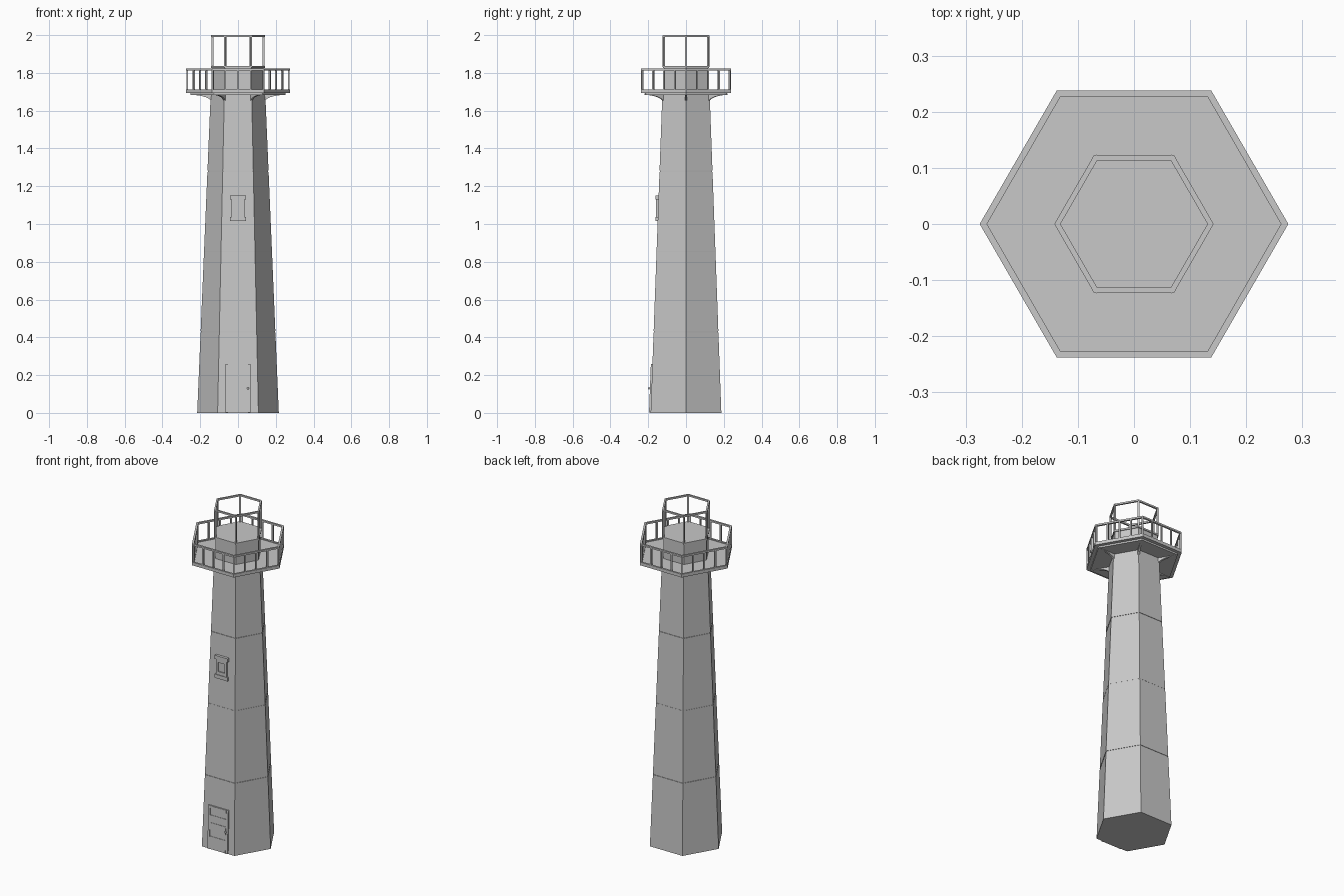
import bpy, bmesh, math
from mathutils import Vector, Matrix

cube = bpy.data.objects.get("Cube")
if cube:
    bpy.data.objects.remove(cube, do_unlink=True)

stone = bpy.data.materials.new("pale_grey")
stone.use_nodes = True
GREY = (0.58, 0.58, 0.58, 1)
stone.diffuse_color = GREY
stone.node_tree.nodes["Principled BSDF"].inputs["Base Color"].default_value = GREY


def finish(name, bm):
    bmesh.ops.recalc_face_normals(bm, faces=bm.faces)
    mesh = bpy.data.meshes.new(name)
    bm.to_mesh(mesh)
    bm.free()
    mesh.materials.append(stone)
    obj = bpy.data.objects.new(name, mesh)
    bpy.context.collection.objects.link(obj)
    return obj


def corner(i, r, z):
    a = math.radians(60 * i)
    return Vector((r * math.cos(a), r * math.sin(a), z))


def hexagon(name, profile, ring=False):
    """Sweep (radius, height) points round six corners; a ring closes on itself."""
    bm = bmesh.new()
    loops = [[bm.verts.new(corner(i, r, z)) for i in range(6)] for r, z in profile]
    pairs = list(zip(loops, loops[1:]))
    if ring:
        pairs.append((loops[-1], loops[0]))
    else:
        bm.faces.new(loops[0])
        bm.faces.new(loops[-1])
    for a, b in pairs:
        for i in range(6):
            j = (i + 1) % 6
            bm.faces.new((a[i], a[j], b[j], b[i]))
    return finish(name, bm)


def hex_ring(name, r0, r1, z0, z1):
    return hexagon(name, [(r0, z0), (r1, z0), (r1, z1), (r0, z1)], ring=True)


def add_box(bm, centre, size, angle=0.0, tilt=0.0):
    m = (Matrix.Translation(centre) @ Matrix.Rotation(angle, 4, 'Z')
         @ Matrix.Rotation(tilt, 4, 'X') @ Matrix.Diagonal((*size, 1)))
    bmesh.ops.create_cube(bm, size=1, matrix=m)


# Tapered tower with narrow grooves between its four sections
BASE_R, TOP_R, TOP_Z = 0.216, 0.144, 1.70


def tower_radius(z):
    return BASE_R + (TOP_R - BASE_R) * z / TOP_Z


def wall_y(z):
    return -tower_radius(z) * math.cos(math.radians(30))


profile = [(BASE_R, 0)]
for k in (1, 2, 3):
    z, h = TOP_Z * k / 4 + 0.004, 0.0035
    depth = 0.001 if k == 2 else 0.003
    profile += [(tower_radius(z - h), z - h), (tower_radius(z) - depth, z - h),
                (tower_radius(z) - depth, z + h), (tower_radius(z + h), z + h)]
profile.append((TOP_R, TOP_Z))
hexagon("tower", profile)

# Gallery deck with a smaller step underneath
hexagon("gallery_deck", [(0.252, 1.683), (0.252, 1.693), (0.275, 1.693), (0.275, 1.706)])

# Curved brackets at the corners
bm = bmesh.new()
arc = [math.radians(15 * s) for s in range(7)]
outline = [(0.25 - 0.11 * math.cos(t), 1.645 + 0.038 * math.sin(t)) for t in arc]
outline += [(0.25, 1.69), (0.135, 1.69), (0.135, 1.645)]
for i in range(6):
    side = corner(i, 1, 0).cross(Vector((0, 0, 1))) * 0.006
    a = [bm.verts.new(corner(i, r, z) + side) for r, z in outline]
    b = [bm.verts.new(corner(i, r, z) - side) for r, z in outline]
    bm.faces.new(a)
    bm.faces.new(b)
    for j in range(len(a)):
        k = (j + 1) % len(a)
        bm.faces.new((a[j], a[k], b[k], b[j]))
finish("gallery_brackets", bm)

# Railing posts and rails
bm = bmesh.new()
for i in range(6):
    p, q = corner(i, 0.268, 1.76), corner(i + 1, 0.268, 1.76)
    for s in range(4):
        turn = 60 * i if s == 0 else 60 * i + 30
        add_box(bm, p.lerp(q, s / 4), (0.009, 0.009, 0.115), math.radians(turn))
finish("railing_posts", bm)
hex_ring("railing_top_rail", 0.262, 0.275, 1.812, 1.822)
hex_ring("railing_bottom_rail", 0.262, 0.275, 1.704, 1.712)

# Lantern room: solid base, corner posts and open top ring
hexagon("lantern_base", [(0.136, 1.70), (0.136, 1.826), (0.142, 1.826), (0.142, 1.836)])
bm = bmesh.new()
for i in range(6):
    add_box(bm, corner(i, 0.1355, 1.915), (0.0095, 0.0095, 0.165), math.radians(60 * i))
finish("lantern_posts", bm)
hex_ring("lantern_top_ring", 0.131, 0.142, 1.99, 2.0)

# Door leaning with the wall, built from planks over a backing panel
lean = math.atan((wall_y(TOP_Z) - wall_y(0)) / TOP_Z)


def door_box(bm, x, z, out, size):
    add_box(bm, (x, wall_y(z) - out, z), size, 0, -lean)


bm = bmesh.new()
door_box(bm, 0, 0.13, 0.002, (0.13, 0.008, 0.256))
seams = [0.002, 0.08, 0.16, 0.205, 0.258]
for low, high in zip(seams, seams[1:]):
    door_box(bm, 0, (low + high) / 2, 0.004, (0.104, 0.009, high - low - 0.003))
for x in (-0.0595, 0.0595):
    door_box(bm, x, 0.13, 0.004, (0.013, 0.009, 0.256))
finish("door", bm)
bm = bmesh.new()
bmesh.ops.create_uvsphere(bm, u_segments=10, v_segments=6, radius=0.006,
                          matrix=Matrix.Translation((0.053, wall_y(0.13) - 0.013, 0.13)))
finish("door_knob", bm)

# Window: sill, lintel and jambs around a recessed pane
bm = bmesh.new()
y = wall_y(1.08)
for z in (1.027, 1.14):
    add_box(bm, (0, y - 0.003, z), (0.086, 0.020, 0.022))
for x in (-0.028, 0.028):
    add_box(bm, (x, y - 0.002, 1.083), (0.011, 0.017, 0.095))
for z in (1.047, 1.121):
    add_box(bm, (0, y - 0.002, z), (0.05, 0.015, 0.02))
add_box(bm, (0, y, 1.083), (0.05, 0.006, 0.07))
finish("window", bm)
